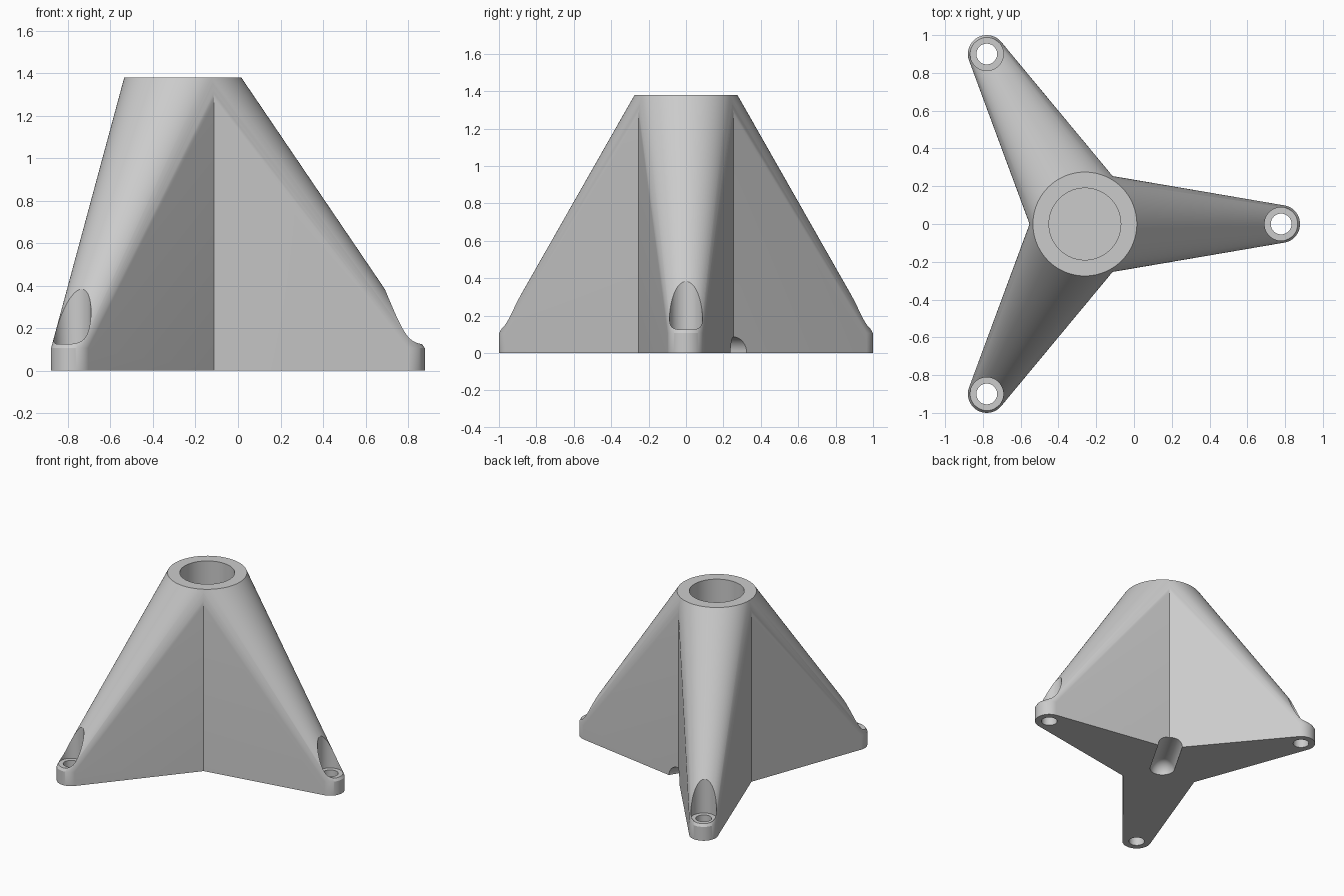
import bpy, bmesh, math
from mathutils import Matrix, Vector

if "Cube" in bpy.data.objects:
    bpy.data.objects.remove(bpy.data.objects["Cube"])

CX, REACH = -0.26, 1.039           # hub axis and hub-to-foot distance
HUB_R, FOOT_R = 0.275, 0.10
TOP, FOOT_H = 1.38, 0.106
SEG = 96


def make_object(name, bm):
    bmesh.ops.recalc_face_normals(bm, faces=bm.faces[:])
    mesh = bpy.data.meshes.new(name)
    bm.to_mesh(mesh)
    bm.free()
    ob = bpy.data.objects.new(name, mesh)
    bpy.context.collection.objects.link(ob)
    return ob


def cylinder(name, x, y, r, z0, z1, seg=64):
    bm = bmesh.new()
    bmesh.ops.create_cone(bm, cap_ends=True, segments=seg, radius1=r, radius2=r,
                          depth=z1 - z0,
                          matrix=Matrix.Translation((x, y, (z0 + z1) / 2)))
    return make_object(name, bm)


def hull(name, points):
    bm = bmesh.new()
    for p in points:
        bm.verts.new(p)
    res = bmesh.ops.convex_hull(bm, input=bm.verts[:])
    junk = [g for g in res["geom_interior"] if isinstance(g, bmesh.types.BMVert)]
    if junk:
        bmesh.ops.delete(bm, geom=junk, context='VERTS')
    bmesh.ops.dissolve_limit(bm, angle_limit=0.001, verts=bm.verts[:], edges=bm.edges[:])
    return make_object(name, bm)


def ring(x, y, r, z):
    return [(x + r * math.cos(2 * math.pi * i / SEG),
             y + r * math.sin(2 * math.pi * i / SEG), z) for i in range(SEG)]


def combine(target, other, operation):
    mod = target.modifiers.new("combine", 'BOOLEAN')
    mod.operation, mod.object, mod.solver = operation, other, 'EXACT'
    bpy.context.view_layer.objects.active = target
    bpy.ops.object.modifier_apply(modifier=mod.name)
    bpy.data.objects.remove(other, do_unlink=True)


feet = [(CX + REACH * math.cos(a), REACH * math.sin(a))
        for a in (0, 2 * math.pi / 3, 4 * math.pi / 3)]

# three legs, each a hull from the hub cylinder to a small foot cylinder
body = None
for fx, fy in feet:
    leg = hull("leg", ring(CX, 0, HUB_R, 0) + ring(CX, 0, HUB_R, TOP)
               + ring(fx, fy, FOOT_R, 0) + ring(fx, fy, FOOT_R, FOOT_H))
    if body is None:
        body = leg
    else:
        combine(body, leg, 'UNION')
body.name = "tripod_base"

# screw holes and screw head pockets
for fx, fy in feet:
    combine(body, cylinder("head_pocket", fx, fy, 0.088, 0.125, 0.9), 'DIFFERENCE')
    combine(body, cylinder("screw_hole", fx, fy, 0.055, -0.1, 0.3), 'DIFFERENCE')

# blind pole socket
combine(body, cylinder("pole_socket", CX, 0, 0.19, 0.15, TOP + 0.1, SEG), 'DIFFERENCE')

# round-ended channel under the base, leaving through one notch
d = Vector((math.cos(math.pi / 3), math.sin(math.pi / 3), 0))
side = Vector((-d.y, d.x, 0))
R, N = 0.086, 48
pts = []
for j in range(13):                      # dome end, then the straight far end
    t = j / 12 * math.pi / 2
    for i in range(N):
        a = 2 * math.pi * i / N
        c = R * math.sin(t) if j else 0
        if j or i == 0:
            pts.append(Vector((CX, 0, 0)) - d * R * math.cos(t)
                       + side * c * math.cos(a) + Vector((0, 0, c * math.sin(a))))
for i in range(N):
    a = 2 * math.pi * i / N
    pts.append(Vector((CX, 0, 0)) + d * 0.6
               + side * R * math.cos(a) + Vector((0, 0, R * math.sin(a))))
combine(body, hull("channel", pts), 'DIFFERENCE')

# finish
mat = bpy.data.materials.new("light grey")
mat.diffuse_color = (0.6, 0.6, 0.6, 1)
mat.use_nodes = True
mat.node_tree.nodes["Principled BSDF"].inputs["Base Color"].default_value = mat.diffuse_color
body.data.materials.clear()
body.data.materials.append(mat)
for p in body.data.polygons:
    p.material_index = 0
bpy.ops.object.select_all(action='DESELECT')
body.select_set(True)
bpy.context.view_layer.objects.active = body
bpy.ops.object.shade_smooth_by_angle(angle=math.radians(25))
